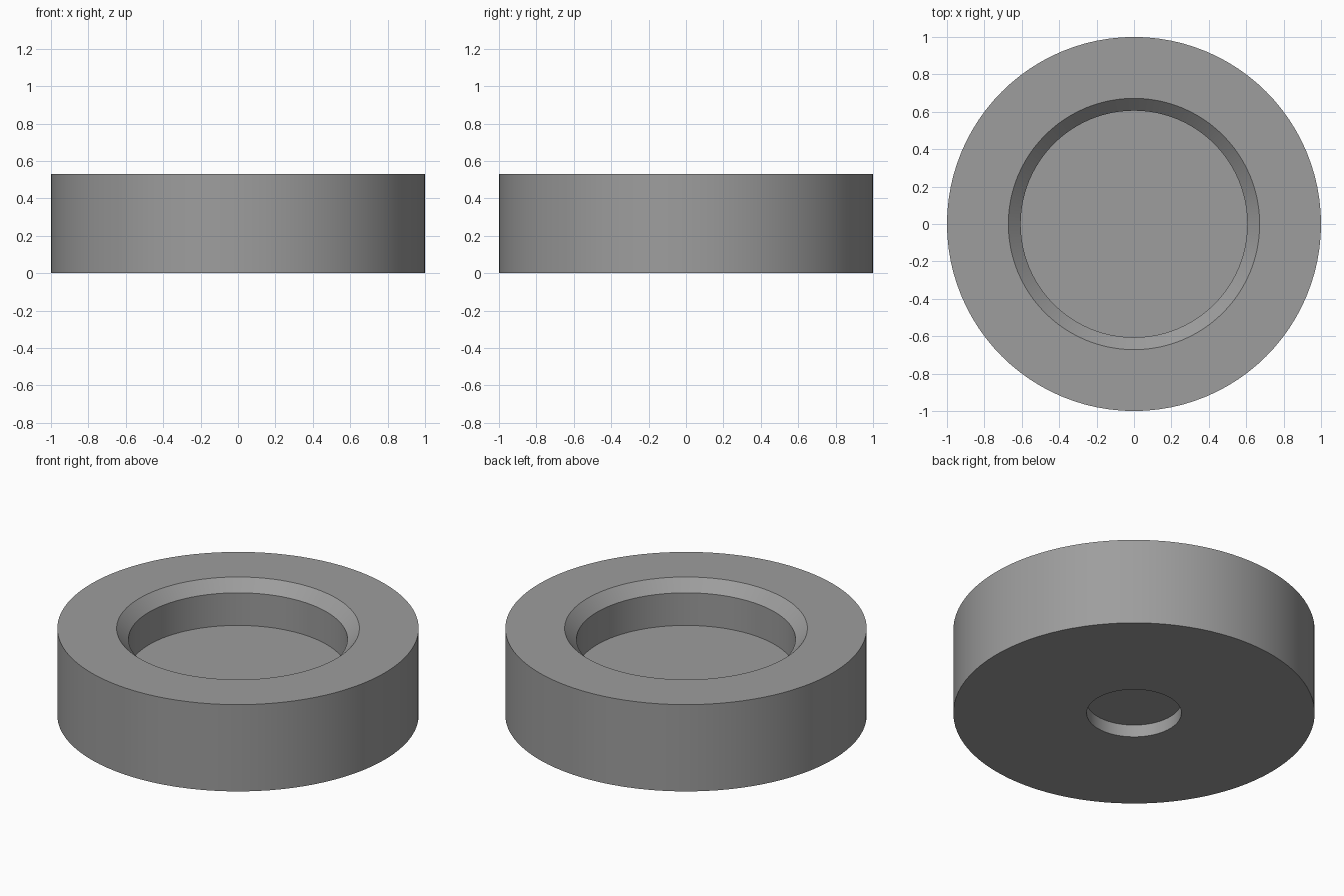
import bpy, bmesh, math

if "Cube" in bpy.data.objects:
    bpy.data.objects.remove(bpy.data.objects["Cube"])

SEGMENTS = 96

# Cross-section (radius, height) from the bottom recess, round the rim, to the cup floor
PROFILE = [
    (0.0, 0.075), (0.262, 0.075), (0.262, 0.0),   # shallow bottom recess
    (1.0, 0.0), (1.0, 0.53),                      # underside and outer wall
    (0.672, 0.53), (0.606, 0.464),                # top rim and chamfer
    (0.606, 0.265), (0.0, 0.265),                 # cup wall and floor
]

grey = bpy.data.materials.new("plain grey")
grey.diffuse_color = (0.34, 0.34, 0.34, 1.0)
grey.use_nodes = True
grey.node_tree.nodes["Principled BSDF"].inputs["Base Color"].default_value = grey.diffuse_color


def lathe(name, profile, material):
    """Spin a profile about the z axis into a closed solid."""
    bm = bmesh.new()
    verts = [bm.verts.new((r, 0, z)) for r, z in profile]
    edges = [bm.edges.new(pair) for pair in zip(verts, verts[1:])]
    bmesh.ops.spin(bm, geom=verts + edges, cent=(0, 0, 0), axis=(0, 0, 1),
                   angle=math.tau, steps=SEGMENTS, use_merge=False)
    bmesh.ops.remove_doubles(bm, verts=bm.verts, dist=1e-4)
    bmesh.ops.recalc_face_normals(bm, faces=bm.faces)
    mesh = bpy.data.meshes.new(name)
    bm.to_mesh(mesh)
    bm.free()
    mesh.materials.append(material)
    obj = bpy.data.objects.new(name, mesh)
    bpy.context.collection.objects.link(obj)
    return obj


# Recessed round body
body = lathe("recessed_disc", PROFILE, grey)
bpy.context.view_layer.objects.active = body
body.select_set(True)
bpy.ops.object.shade_smooth_by_angle(angle=math.radians(30))
